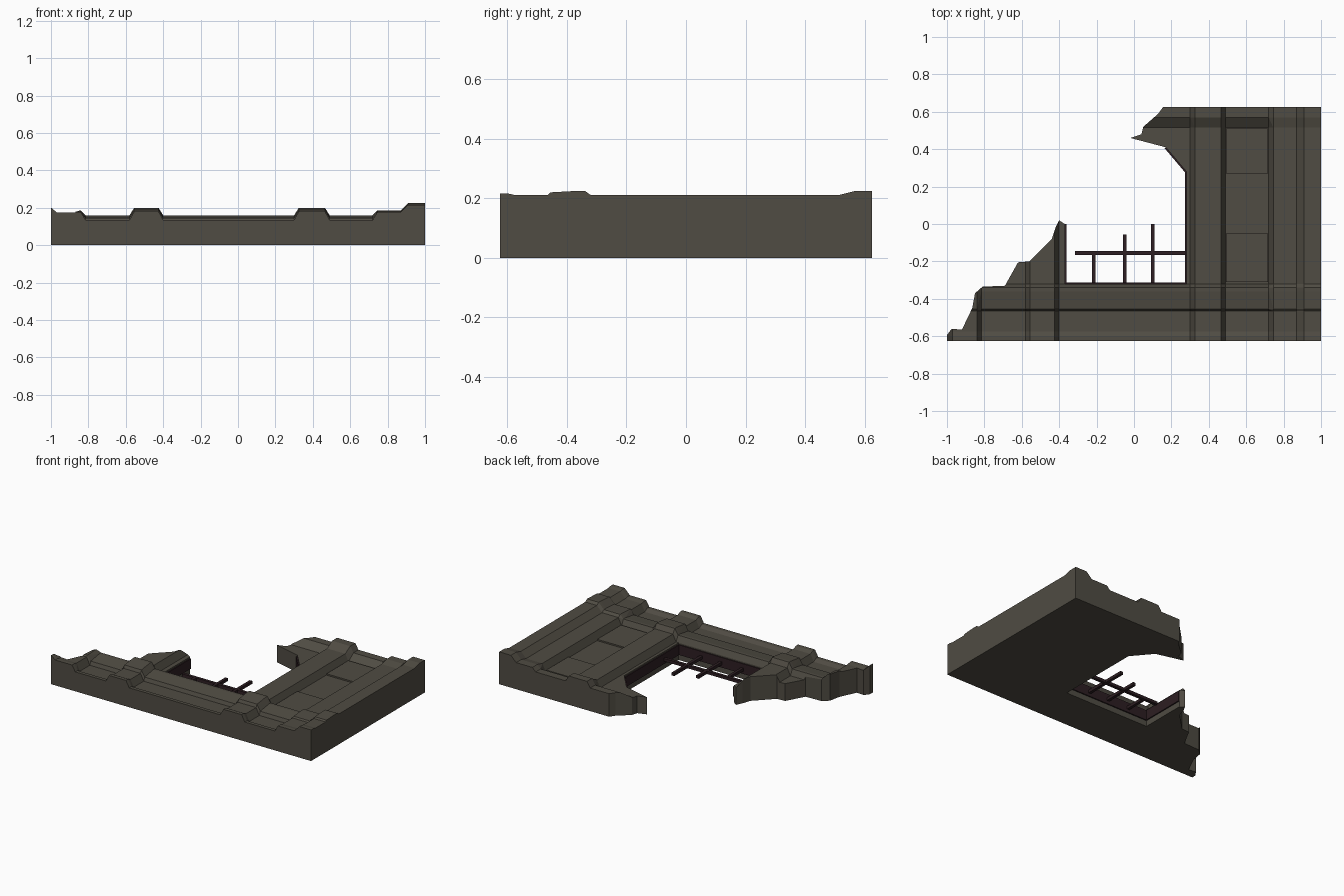
import bpy, bmesh
from mathutils import Vector

cube = bpy.data.objects.get("Cube")
if cube:
    bpy.data.objects.remove(cube, do_unlink=True)


def material(name, rgb):
    m = bpy.data.materials.new(name)
    m.use_nodes = True
    m.diffuse_color = (*rgb, 1)
    bsdf = next(n for n in m.node_tree.nodes if n.type == 'BSDF_PRINCIPLED')
    bsdf.inputs["Base Color"].default_value = (*rgb, 1)
    bsdf.inputs["Roughness"].default_value = 0.9
    return m


STONE = material("olive grey stone", (0.08, 0.072, 0.056))
METAL = material("dark rusty metal", (0.026, 0.013, 0.016))


def finish(bm, name, mat):
    bmesh.ops.recalc_face_normals(bm, faces=bm.faces)
    mesh = bpy.data.meshes.new(name)
    bm.to_mesh(mesh)
    bm.free()
    obj = bpy.data.objects.new(name, mesh)
    mesh.materials.append(mat)
    bpy.context.collection.objects.link(obj)
    return obj


def prism(name, outline, z0, z1, mat):
    bm = bmesh.new()
    face = bm.faces.new([bm.verts.new((x, y, z0)) for x, y in outline])
    new = bmesh.ops.extrude_face_region(bm, geom=[face])["geom"]
    for v in new:
        if isinstance(v, bmesh.types.BMVert):
            v.co.z = z1
    return finish(bm, name, mat)


def bar(name, a, b, width, z0, z1, mat):
    a, b = Vector(a), Vector(b)
    d = (b - a).normalized() * width / 2
    n = Vector((-d.y, d.x))
    return prism(name, [a + n, a - n, b - n, b + n], z0, z1, mat)


# Relief across the width: position, crest height, strength of the bands
ACROSS = [(-1, .21, .35), (-.97, .185, .35), (-.84, .185, .35), (-.815, .16, 1),
          (-.58, .16, 1), (-.555, .2, .8), (-.425, .2, .8), (-.4, .16, 1),
          (.3, .16, 1), (.325, .2, .8), (.465, .2, .8), (.49, .16, 1),
          (.72, .16, 1), (.745, .185, .35), (.87, .185, .35),
          (.91, .225, .35), (1, .225, .35)]
# Relief along the depth: position, drop below the crest
ALONG = [(-.625, .025), (-.6, .025), (-.575, .04), (-.465, .04), (-.455, .015),
         (-.36, 0), (-.34, 0), (-.32, .04), (.515, .04), (.57, 0), (.625, 0)]

# Wall slab: relief surface closed down to a flat base
bm = bmesh.new()
rows = [[bm.verts.new((x, y, top - k * drop)) for x, top, k in ACROSS]
        for y, drop in ALONG]
for r0, r1 in zip(rows, rows[1:]):
    for i in range(len(ACROSS) - 1):
        bm.faces.new((r0[i], r0[i + 1], r1[i + 1], r1[i]))
base = bmesh.ops.extrude_face_region(bm, geom=bm.faces[:], use_keep_orig=True)["geom"]
for v in base:
    if isinstance(v, bmesh.types.BMVert):
        v.co.z = 0
bmesh.ops.triangulate(bm, faces=bm.faces[:])
slab = finish(bm, "broken_wall_slab", STONE)

# Broken outline that trims the slab
OPENING = [(-.02, .46), (.17, .41), (.28, .28), (.28, -.32), (-.37, -.32), (-.37, 0)]
OUTLINE = [(-1.02, -.7), (1.1, -.7), (1.1, .7), (.16, .7), (.155, .625), (.13, .59),
           (.05, .52), (.04, .48)] + OPENING + [
           (-.4, .02), (-.42, -.02), (-.44, -.08), (-.56, -.2), (-.62, -.205),
           (-.69, -.33), (-.81, -.335), (-.85, -.37), (-.865, -.45),
           (-.92, -.565), (-.975, -.56), (-1.02, -.62)]
cutter = prism("trim_cutter", OUTLINE, -.2, .6, STONE)
cutter.hide_render = True
mod = slab.modifiers.new("trim", 'BOOLEAN')
mod.operation = 'INTERSECT'
mod.solver = 'EXACT'
mod.object = cutter
bpy.context.view_layer.objects.active = slab
bpy.ops.object.modifier_apply(modifier=mod.name)
bpy.data.objects.remove(cutter, do_unlink=True)

# Raised panels in the recessed bay
for name, y0, y1 in (("front_panel", -.31, -.05), ("back_panel", .27, .51)):
    bar(name, (.605, y0), (.605, y1), .225, .11, .13, STONE)

# Window frame lining the opening
for i, (a, b) in enumerate(zip(OPENING[1:], OPENING[2:])):
    bar(f"window_frame_{i + 1}", a, b, .016, .04, .11, METAL)

# Broken window bars
bar("cross_bar", (-.315, -.155), (.28, -.155), .02, .06, .08, METAL)
for i, (x, y) in enumerate(((-.215, -.16), (-.05, -.055), (.1, 0))):
    bar(f"upright_bar_{i + 1}", (x, -.32), (x, y), .02, .061, .081, METAL)
